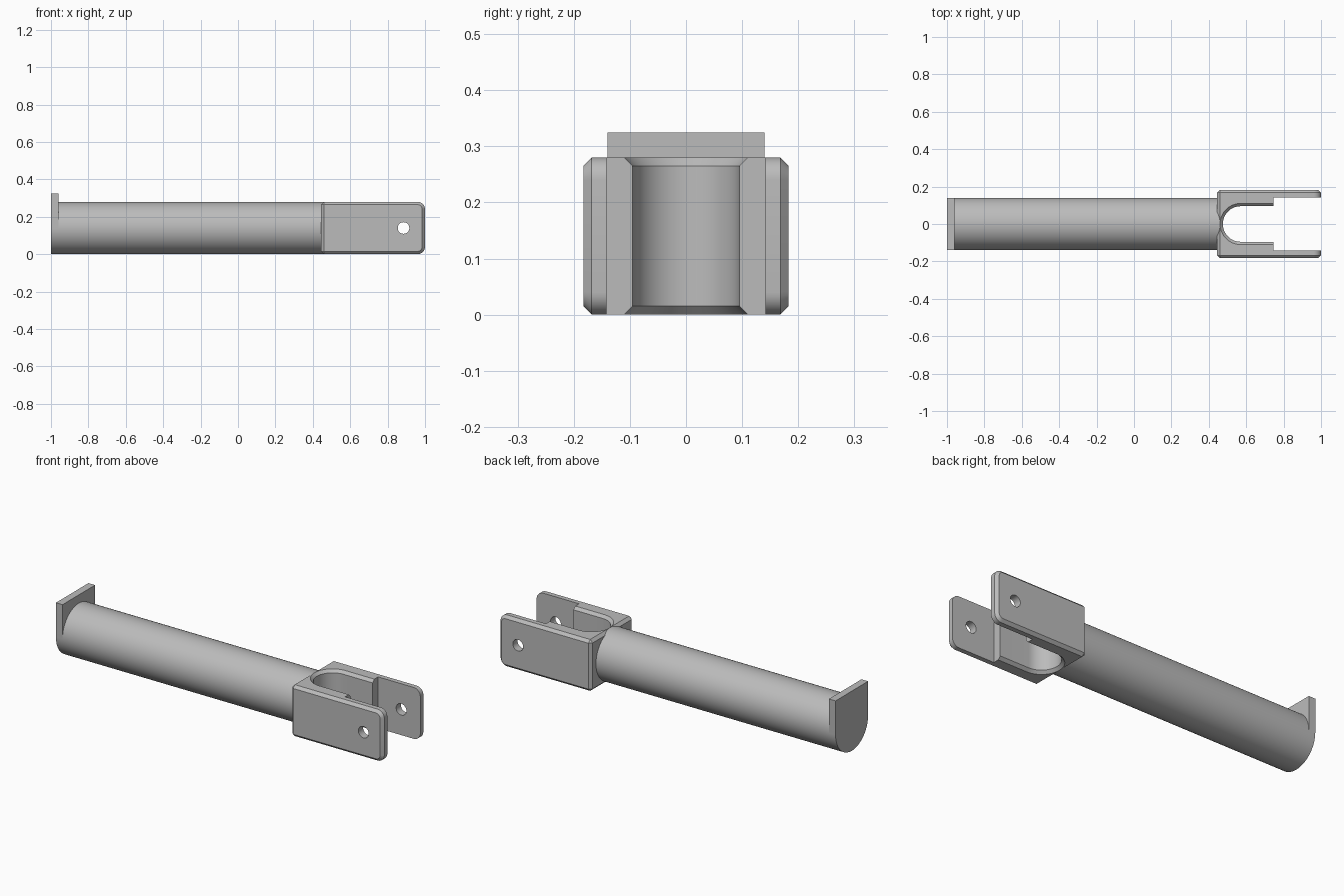
import bpy, bmesh, math
from mathutils import Vector, Matrix

cube = bpy.data.objects.get("Cube")
if cube:
    bpy.data.objects.remove(cube, do_unlink=True)

R = 0.14            # tube radius, also the height of its axis
BEVEL = 0.015
WIDTH = 0.183       # half width of the fork

steel = bpy.data.materials.new("grey steel")
steel.use_nodes = True
colour = (0.5, 0.5, 0.5, 1)
steel.diffuse_color = colour
steel.node_tree.nodes["Principled BSDF"].inputs["Base Color"].default_value = colour


def make_object(name, bm):
    bmesh.ops.recalc_face_normals(bm, faces=bm.faces)
    mesh = bpy.data.meshes.new(name)
    bm.to_mesh(mesh)
    bm.free()
    mesh.materials.append(steel)
    obj = bpy.data.objects.new(name, mesh)
    bpy.context.collection.objects.link(obj)
    return obj


def loft(name, rings):
    """Closed solid through rings of equal point count."""
    bm = bmesh.new()
    loops = [[bm.verts.new(p) for p in ring] for ring in rings]
    n = len(loops[0])
    for a, b in zip(loops, loops[1:]):
        for i in range(n):
            j = (i + 1) % n
            bm.faces.new((a[i], a[j], b[j], b[i]))
    bm.faces.new(loops[0])
    bm.faces.new(loops[-1])
    return make_object(name, bm)


def box(bm, low, high):
    low, high = Vector(low), Vector(high)
    m = Matrix.Translation((low + high) / 2) @ Matrix.Diagonal((*(high - low), 1))
    bmesh.ops.create_cube(bm, size=1, matrix=m)


def activate(obj):
    bpy.ops.object.select_all(action='DESELECT')
    obj.select_set(True)
    bpy.context.view_layer.objects.active = obj


def cut(target, cutter):
    mod = target.modifiers.new("cut", 'BOOLEAN')
    mod.operation = 'DIFFERENCE'
    mod.solver = 'EXACT'
    mod.object = cutter
    activate(target)
    bpy.ops.object.modifier_apply(modifier=mod.name)
    bpy.data.objects.remove(cutter, do_unlink=True)


def arc(start, end, steps):
    return [math.radians(start + (end - start) * i / steps) for i in range(steps + 1)]


# Tube
circle = arc(0, 360, 96)[:-1]
tube = loft("tube", [[(x, R * math.cos(a), R + R * math.sin(a)) for a in circle]
                     for x in (-0.97, 0.46)])

# End plate: round below, square and raised above
outline = [(R * math.cos(a), R + R * math.sin(a)) for a in arc(180, 360, 48)]
outline += [(R, 0.325), (-R, 0.325)]
end_plate = loft("end_plate", [[(x, y, z) for y, z in outline] for x in (-1, -0.96)])

# Fork body: rounded front corners, then chamfers round the sides and the back
bm = bmesh.new()
box(bm, (0.445, -WIDTH, 0), (1, WIDTH, 2 * R))
front = [e for e in bm.edges if all(v.co.x > 0.99 for v in e.verts)
         and abs(e.verts[0].co.y - e.verts[1].co.y) > 0.1]
bmesh.ops.bevel(bm, geom=front, offset=0.04, segments=8, profile=0.5, affect='EDGES')
rim = [e for e in bm.edges if all(abs(v.co.y) > WIDTH - 0.001 for v in e.verts)
       and e.verts[0].co.y * e.verts[1].co.y > 0
       or all(v.co.x < 0.446 for v in e.verts)]
bmesh.ops.bevel(bm, geom=rim, offset=BEVEL, segments=1, affect='EDGES')
fork = make_object("fork", bm)


# Round-ended slot with countersunk top and bottom
def slot_ring(z, grow):
    r = 0.095 + grow
    ring = [(0.57 + r * math.cos(a), r * math.sin(a), z) for a in arc(90, 270, 32)]
    return ring + [(1.1, -r, z), (1.1, r, z)]


cut(fork, loft("slot_cutter", [slot_ring(-0.01, BEVEL + 0.01), slot_ring(BEVEL, 0),
                               slot_ring(2 * R - BEVEL, 0),
                               slot_ring(2 * R + 0.01, BEVEL + 0.01)]))

# Wider gap between the thin cheeks
bm = bmesh.new()
box(bm, (0.745, -0.142, -0.1), (1.2, 0.142, 0.4))
cut(fork, make_object("gap_cutter", bm))

# Pin hole through both cheeks
hole = arc(0, 360, 32)[:-1]
cut(fork, loft("pin_cutter", [[(0.885 + 0.031 * math.cos(a), y, R + 0.031 * math.sin(a))
                               for a in hole] for y in (-0.3, 0.3)]))

for obj in (tube, end_plate, fork):
    activate(obj)
    bpy.ops.object.shade_smooth_by_angle(angle=math.radians(25))
